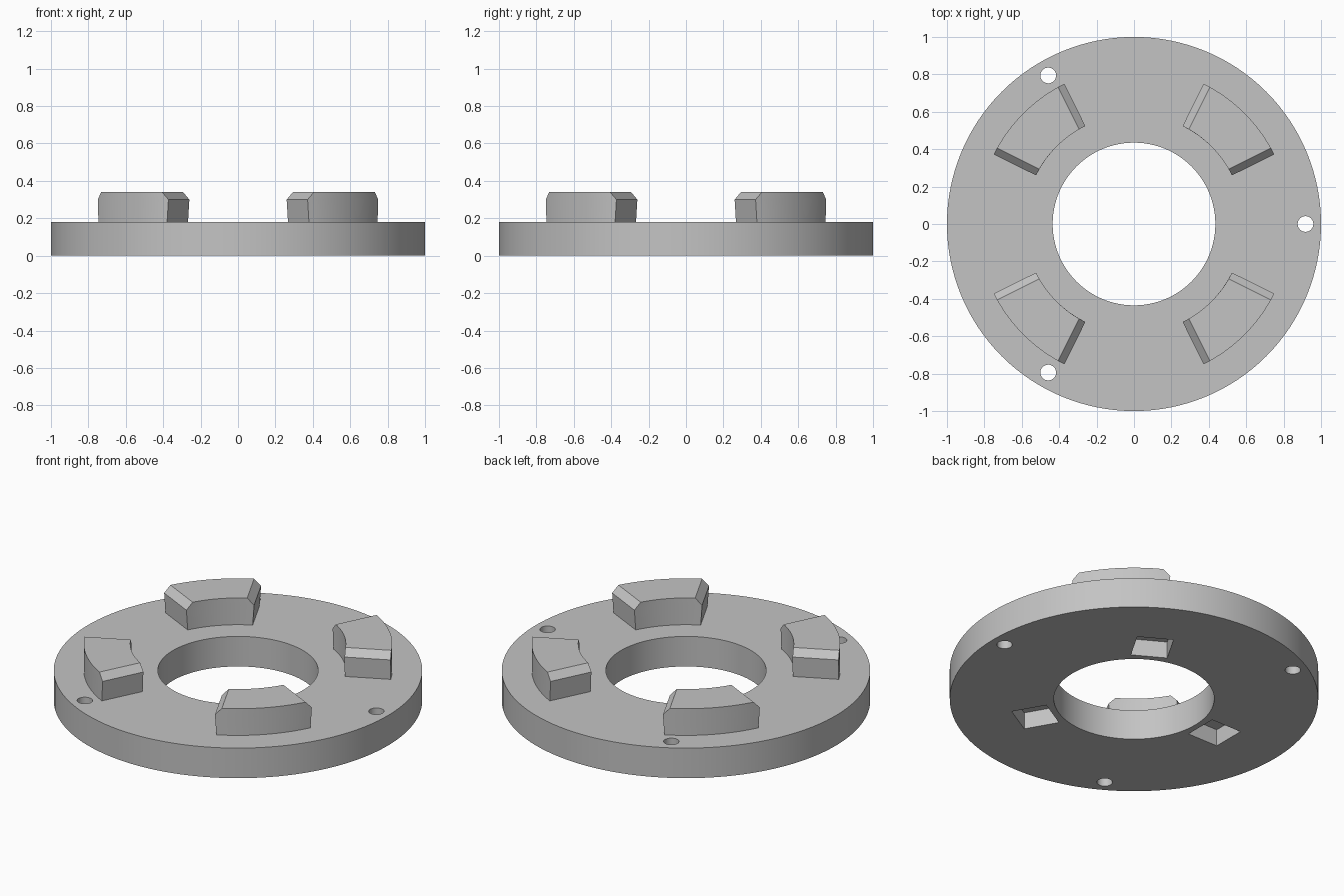
import bpy, bmesh
from math import asin, radians, sin, cos, pi
from mathutils import Matrix

if "Cube" in bpy.data.objects:
    bpy.data.objects.remove(bpy.data.objects["Cube"], do_unlink=True)

RING_TOP = 0.18
JAW_SHOULDER, JAW_TOP = 0.30, 0.34
JAW_IN, JAW_OUT = 0.585, 0.837
JAW_HALF = radians(18.6)

grey = bpy.data.materials.new("plain grey")
grey.use_nodes = True
colour = (0.55, 0.55, 0.55, 1)
grey.diffuse_color = colour
grey.node_tree.nodes["Principled BSDF"].inputs["Base Color"].default_value = colour


def make_object(name, bm):
    bmesh.ops.recalc_face_normals(bm, faces=bm.faces)
    mesh = bpy.data.meshes.new(name)
    bm.to_mesh(mesh)
    bm.free()
    mesh.materials.append(grey)
    obj = bpy.data.objects.new(name, mesh)
    bpy.context.collection.objects.link(obj)
    return obj


def select_only(obj):
    bpy.ops.object.select_all(action="DESELECT")
    obj.select_set(True)
    bpy.context.view_layer.objects.active = obj


def smooth(obj):
    select_only(obj)
    bpy.ops.object.shade_smooth_by_angle(angle=radians(30))


def add_cylinder(bm, radius, low, high, sides, x=0, turn=0):
    place = Matrix.Rotation(turn, 4, "Z") @ Matrix.Translation((x, 0, (low + high) / 2))
    bmesh.ops.create_cone(bm, cap_ends=True, segments=sides, radius1=radius,
                          radius2=radius, depth=high - low, matrix=place)


# Ring body
bm = bmesh.new()
add_cylinder(bm, 1, 0, RING_TOP, 128)
ring = make_object("base_ring", bm)

# Cutter: centre bore, three pin holes and three square pockets underneath
bm = bmesh.new()
add_cylinder(bm, 0.435, -0.1, 0.3, 96)
for i in range(3):
    turn = i * 2 * pi / 3
    add_cylinder(bm, 0.042, -0.1, 0.3, 32, 0.917, turn)
    place = (Matrix.Rotation(turn + pi / 3, 4, "Z") @ Matrix.Translation((0.57, 0, 0))
             @ Matrix.Diagonal((0.2, 0.2, 0.2, 1)))
    bmesh.ops.create_cube(bm, size=1, matrix=place)
cutter = make_object("ring_cutter", bm)
cutter.hide_render = True

cut = ring.modifiers.new("cut openings", "BOOLEAN")
cut.operation = "DIFFERENCE"
cut.solver = "EXACT"
cut.object = cutter
select_only(ring)
bpy.ops.object.modifier_apply(modifier=cut.name)
bpy.data.objects.remove(cutter, do_unlink=True)
smooth(ring)


# Curved jaws with bevelled, slightly undercut ends
def jaw_outline(bm, z, inset, steps=16):
    points = []
    for radius, direction in ((JAW_OUT, 1), (JAW_IN, -1)):
        half = JAW_HALF - asin(inset / radius)
        for i in range(steps + 1):
            a = direction * half * (2 * i / steps - 1)
            points.append(bm.verts.new((radius * cos(a), radius * sin(a), z)))
    return points


def make_jaw(name, turn):
    bm = bmesh.new()
    levels = [jaw_outline(bm, z, inset) for z, inset in
              ((RING_TOP, 0.008), (JAW_SHOULDER, 0), (JAW_TOP, 0.038))]
    count = len(levels[0])
    for low, high in zip(levels, levels[1:]):
        for i in range(count):
            j = (i + 1) % count
            bm.faces.new((low[i], low[j], high[j], high[i]))
    bm.faces.new(levels[0])
    bm.faces.new(levels[-1])
    bmesh.ops.rotate(bm, verts=bm.verts, matrix=Matrix.Rotation(turn, 3, "Z"))
    smooth(make_object(name, bm))


for i, corner in enumerate(("back_left", "back_right", "front_right", "front_left")):
    make_jaw(corner + "_jaw", pi / 4 + i * pi / 2)
